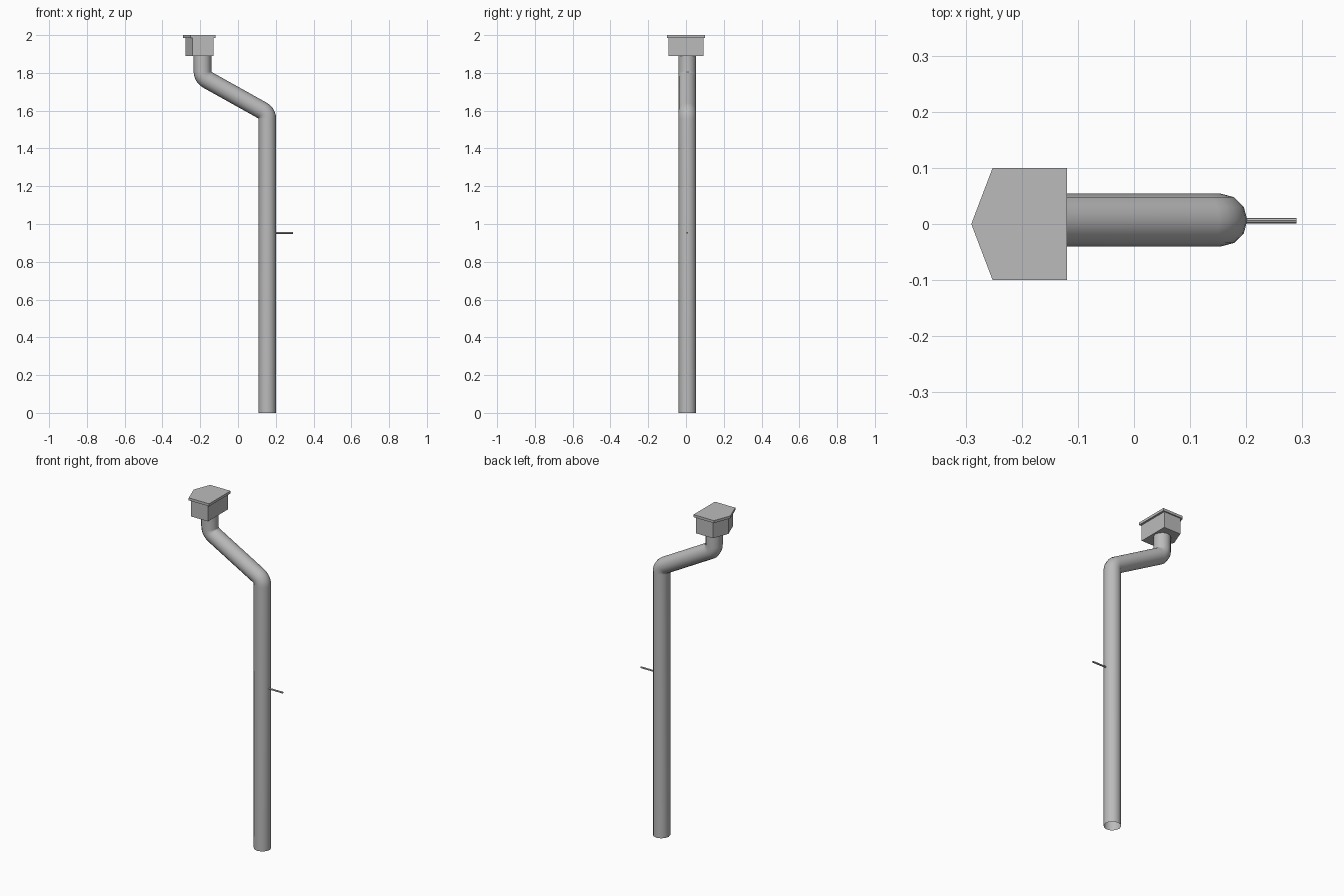
import bpy, bmesh, math
from mathutils import Vector

cube = bpy.data.objects.get("Cube")
if cube:
    bpy.data.objects.remove(cube, do_unlink=True)

metal = bpy.data.materials.new("grey_metal")
metal.use_nodes = True
GREY = (0.5, 0.5, 0.5, 1)
metal.diffuse_color = GREY
metal.node_tree.nodes["Principled BSDF"].inputs["Base Color"].default_value = GREY


def finish(name, bm, smooth=False):
    bmesh.ops.recalc_face_normals(bm, faces=bm.faces)
    mesh = bpy.data.meshes.new(name)
    bm.to_mesh(mesh)
    bm.free()
    mesh.materials.append(metal)
    obj = bpy.data.objects.new(name, mesh)
    bpy.context.collection.objects.link(obj)
    if smooth:
        bpy.ops.object.select_all(action='DESELECT')
        obj.select_set(True)
        bpy.context.view_layer.objects.active = obj
        bpy.ops.object.shade_smooth_by_angle(angle=math.radians(40))
    return obj


def tube(name, stations, y, radius, sides, capped=False):
    """Sweep a ring along (x, z, direction angle) stations in the xz plane."""
    bm = bmesh.new()
    rings = []
    for x, z, a in stations:
        across = Vector((math.sin(a), 0, -math.cos(a)))
        ring = []
        for i in range(sides):
            t = math.tau * i / sides
            p = Vector((x, y, z)) + radius * (math.cos(t) * across + math.sin(t) * Vector((0, 1, 0)))
            ring.append(bm.verts.new(p))
        rings.append(ring)
    for r, s in zip(rings, rings[1:]):
        for i in range(sides):
            j = (i + 1) % sides
            bm.faces.new((r[i], r[j], s[j], s[i]))
    if capped:
        bm.faces.new(rings[0])
        bm.faces.new(rings[-1])
    return finish(name, bm, True)


def prism(name, outline, z0, z1):
    bm = bmesh.new()
    base = bm.faces.new([bm.verts.new((x, y, z0)) for x, y in outline])
    top = bmesh.ops.extrude_face_region(bm, geom=[base], use_keep_orig=True)["geom"]
    for v in top:
        if isinstance(v, bmesh.types.BMVert):
            v.co.z = z1
    return finish(name, bm)


def pentagon(tip, shoulder, back, half):
    return [(tip, 0), (shoulder, -half), (back, -half), (back, half), (shoulder, half)]


# Downpipe with two swan-neck bends, open at both ends
R, BEND, STEPS = 0.047, 0.05, 5
up, slant = math.pi / 2, math.radians(151)
path = [(0.155, 0, up)]
for i in range(STEPS + 1):
    a = up + (slant - up) * i / STEPS
    path.append((0.105 + BEND * math.sin(a), 1.557 - BEND * math.cos(a), a))
for i in range(STEPS + 1):
    a = slant + (up - slant) * i / STEPS
    path.append((-0.138 - BEND * math.sin(a), 1.807 + BEND * math.cos(a), a))
path.append((-0.188, 1.9, up))
tube("downpipe", path, 0.007, R, 12)

# Wall fixing pin
tube("fixing_pin", [(0.195, 0.953, 0), (0.29, 0.953, 0)], 0.006, 0.005, 8, True)

# Hopper box and its overhanging rim
prism("hopper_box", pentagon(-0.277, -0.241, -0.131, 0.093), 1.89, 1.985)
prism("hopper_rim", pentagon(-0.29, -0.252, -0.119, 0.1), 1.985, 2.0)
